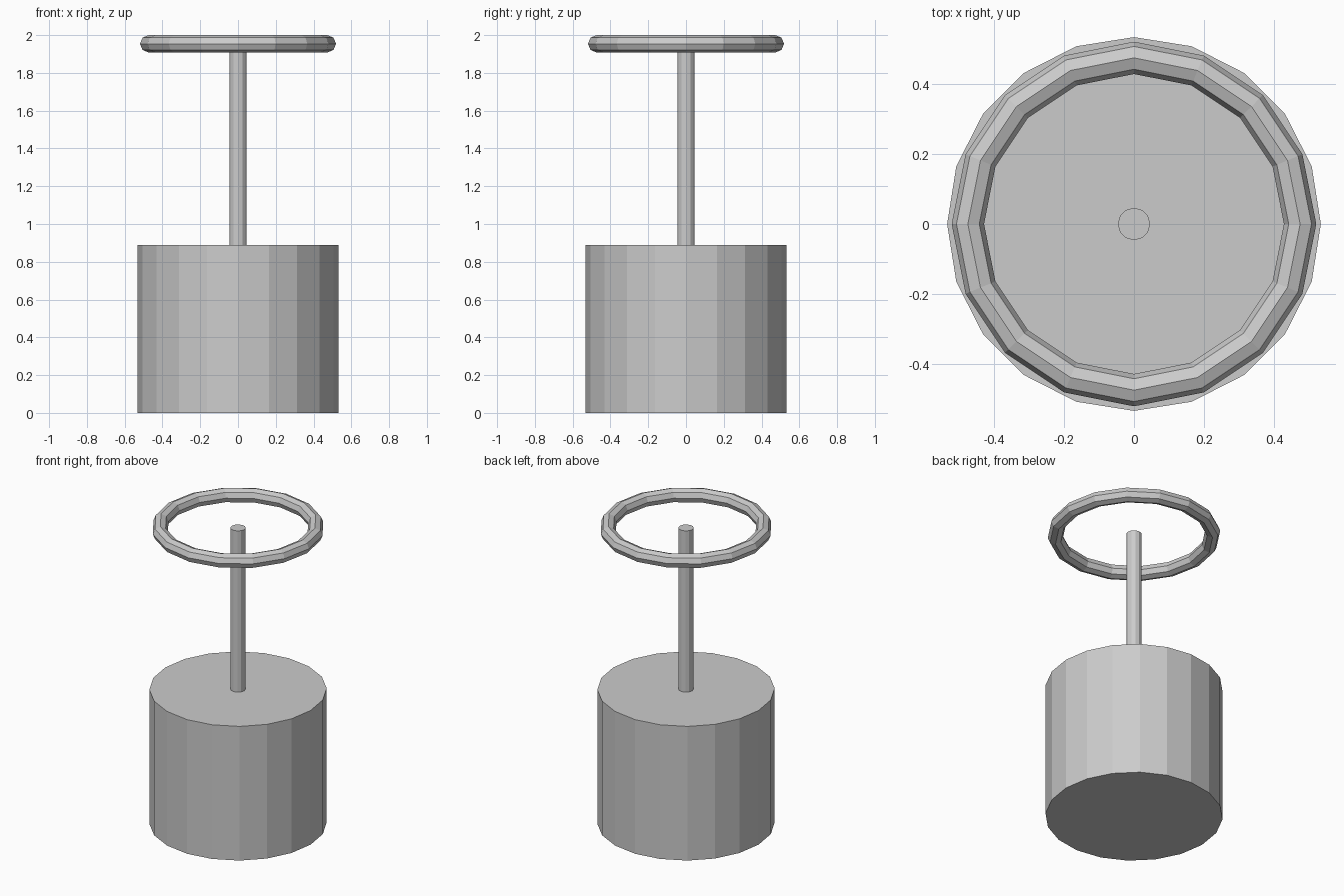
import bpy

if "Cube" in bpy.data.objects:
    bpy.data.objects.remove(bpy.data.objects["Cube"])


def cylinder(name, sides, radius, z0, z1):
    bpy.ops.mesh.primitive_cylinder_add(vertices=sides, radius=radius, depth=z1 - z0,
                                        location=(0, 0, (z0 + z1) / 2))
    bpy.context.object.name = name


# Solid drum base
cylinder("base", 20, 0.532, 0.0, 0.888)

# Thin upright pole, ending at the middle height of the ring
cylinder("pole", 12, 0.046, 0.888, 1.955)

# Floating ring around the pole top
bpy.ops.mesh.primitive_torus_add(major_segments=16, minor_segments=8,
                                 major_radius=0.473, minor_radius=0.046,
                                 location=(0, 0, 1.954))
bpy.context.object.name = "ring"
